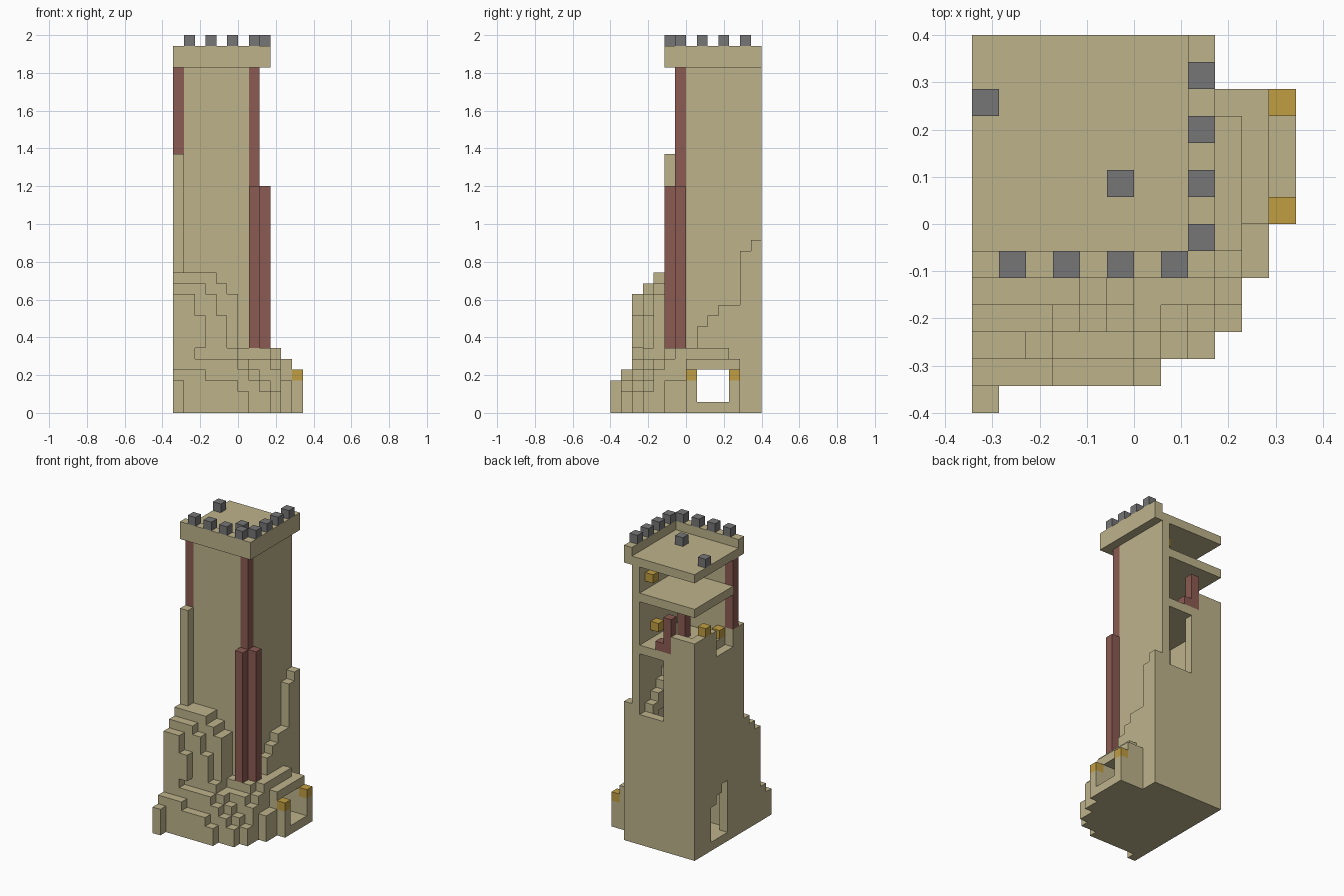
import bpy, bmesh
from itertools import product
from mathutils import Vector

cube = bpy.data.objects.get("Cube")
if cube:
    bpy.data.objects.remove(cube, do_unlink=True)

U = 2 / 35                      # edge of one block
ORIGIN = Vector((-6, -7, 0))    # block grid corner


def material(name, rgb):
    m = bpy.data.materials.new(name)
    m.use_nodes = True
    m.diffuse_color = (*rgb, 1)
    bsdf = m.node_tree.nodes["Principled BSDF"]
    bsdf.inputs["Base Color"].default_value = (*rgb, 1)
    bsdf.inputs["Roughness"].default_value = 0.9
    return m


STONE = material("sandstone", (0.51, 0.45, 0.26))
BRICK = material("red_brick", (0.26, 0.105, 0.085))
GREY = material("grey_stone", (0.18, 0.18, 0.18))
GOLD = material("lantern_gold", (0.53, 0.34, 0.055))


def box(x, y, z):
    """Blocks in the half-open ranges x, y, z."""
    return set(product(range(*x), range(*y), range(*z)))


def column(x, y, low, high):
    return box((x, x + 1), (y, y + 1), (low, high))


def terrace(y, *runs):
    """Row of stacked blocks: each run is (end x, height)."""
    cells, start = set(), 0
    for end, height in runs:
        cells |= box((start, end), (y, y + 1), (0, height))
        start = end
    return cells


# Tower shell
front_wall = box((0, 8), (6, 7), (0, 32))
right_wall = box((7, 8), (7, 14), (0, 32))
back_wall = box((0, 8), (13, 14), (0, 23)) | box((0, 3), (13, 14), (23, 25))
left_wall = box((0, 1), (7, 14), (0, 25)) - box((0, 1), (7, 10), (22, 25))
back_wall -= box((4, 7), (13, 14), (15, 22))
for y, top in ((8, 7), (9, 6), (10, 5)):
    left_wall -= column(0, y, 1, top)

# Floors and parapet
ground_floor = box((0, 8), (6, 14), (0, 1))
middle_floor = box((1, 7), (7, 14), (22, 23))
upper_floor = box((0, 7), (7, 14), (28, 29))
roof = box((0, 9), (5, 14), (32, 33))
parapet = box((0, 9), (5, 6), (33, 34)) | box((8, 9), (5, 14), (33, 34))

# Inner stairs climbing along the right wall
inner_stairs = set()
for step in range(6):
    inner_stairs |= column(6, 12 - step, 14 + step, 16 + step)

# Stepped rubble against the front
front_rubble = terrace(0, (1, 3))
front_rubble |= terrace(1, (3, 4), (6, 3), (7, 2))
front_rubble |= terrace(2, (2, 11), (3, 9), (6, 5), (7, 4), (8, 3), (9, 2))
front_rubble |= terrace(3, (3, 12), (4, 11), (5, 9), (6, 6), (7, 5), (8, 4), (9, 3), (10, 2))
front_rubble |= terrace(4, (4, 13), (5, 12), (6, 11), (9, 5), (10, 4))
front_rubble |= terrace(5, (4, 13), (5, 12), (6, 11), (9, 6), (10, 5), (11, 3))
front_rubble -= column(2, 2, 5, 6)
left_buttress = column(0, 5, 0, 24)

# Stepped buttress along the right side
right_buttress = box((8, 9), (6, 8), (0, 6))
for y, top in zip(range(8, 14), (8, 9, 10, 10, 15, 16)):
    right_buttress |= column(8, y, 0, top)

# Side porch with a passage through it
passage = box((7, 12), (8, 11), (1, 4))
porch = box((9, 10), (6, 11), (0, 6)) | box((9, 11), (7, 12), (0, 5))
porch |= box((11, 12), (7, 12), (0, 3)) | box((10, 11), (6, 7), (0, 3))
porch -= passage
right_buttress -= passage
right_wall -= passage

# Brick columns
corner_column = column(7, 6, 6, 32)
corner_piers = column(7, 5, 6, 21) | column(8, 6, 6, 21)
left_column = column(0, 6, 24, 32)
inner_brickwork = column(3, 13, 23, 27) | column(4, 13, 23, 24) | column(4, 9, 23, 27)

# Battlements
front_merlons, right_merlons = set(), set()
for x in (1, 3, 5, 7):
    front_merlons |= column(x, 5, 34, 35)
for y in (6, 8, 10, 12):
    right_merlons |= column(8, y, 34, 35)
loose_merlons = column(0, 11, 33, 34) | column(5, 8, 33, 34)

# Lanterns
porch_lanterns = column(11, 7, 3, 4) | column(11, 11, 3, 4)
inner_lanterns = set()
for x, y, z in ((6, 12, 30), (6, 11, 24), (0, 11, 25), (1, 7, 23)):
    inner_lanterns |= column(x, y, z, z + 1)

# Earlier parts own a block when two parts share it
PARTS = [
    ("corner_column", corner_column, BRICK),
    ("corner_piers", corner_piers, BRICK),
    ("left_column", left_column, BRICK),
    ("inner_brickwork", inner_brickwork, BRICK),
    ("front_merlons", front_merlons, GREY),
    ("right_merlons", right_merlons, GREY),
    ("loose_merlons", loose_merlons, GREY),
    ("porch_lanterns", porch_lanterns, GOLD),
    ("inner_lanterns", inner_lanterns, GOLD),
    ("front_wall", front_wall, STONE),
    ("right_wall", right_wall, STONE),
    ("back_wall", back_wall, STONE),
    ("left_wall", left_wall, STONE),
    ("ground_floor", ground_floor, STONE),
    ("middle_floor", middle_floor, STONE),
    ("upper_floor", upper_floor, STONE),
    ("roof", roof, STONE),
    ("parapet", parapet, STONE),
    ("inner_stairs", inner_stairs, STONE),
    ("left_buttress", left_buttress, STONE),
    ("front_rubble", front_rubble, STONE),
    ("right_buttress", right_buttress, STONE),
    ("porch", porch, STONE),
]
SOLID = set().union(*(cells for _, cells, _ in PARTS))


def build(name, cells, mat):
    """Skin the blocks with their exposed faces, then merge flat areas."""
    bm = bmesh.new()
    verts = {}

    def vert(p):
        key = tuple(round(c) for c in p)
        if key not in verts:
            verts[key] = bm.verts.new((Vector(key) + ORIGIN) * U)
        return verts[key]

    for cell in sorted(cells):
        for axis, side in product(range(3), (0, 1)):
            normal, a, b = Vector(), Vector(), Vector()
            normal[axis] = 2 * side - 1
            a[(axis + 1) % 3] = b[(axis + 2) % 3] = 1
            if tuple(int(c) for c in Vector(cell) + normal) in SOLID:
                continue
            p = Vector(cell)
            p[axis] += side
            loop = [p, p + a, p + a + b, p + b]
            bm.faces.new([vert(q) for q in (loop if side else loop[::-1])])
    bmesh.ops.dissolve_limit(bm, angle_limit=0.01, verts=bm.verts[:], edges=bm.edges[:])
    mesh = bpy.data.meshes.new(name)
    bm.to_mesh(mesh)
    bm.free()
    mesh.materials.append(mat)
    bpy.context.collection.objects.link(bpy.data.objects.new(name, mesh))


taken = set()
for name, cells, mat in PARTS:
    build(name, cells - taken, mat)
    taken |= cells
